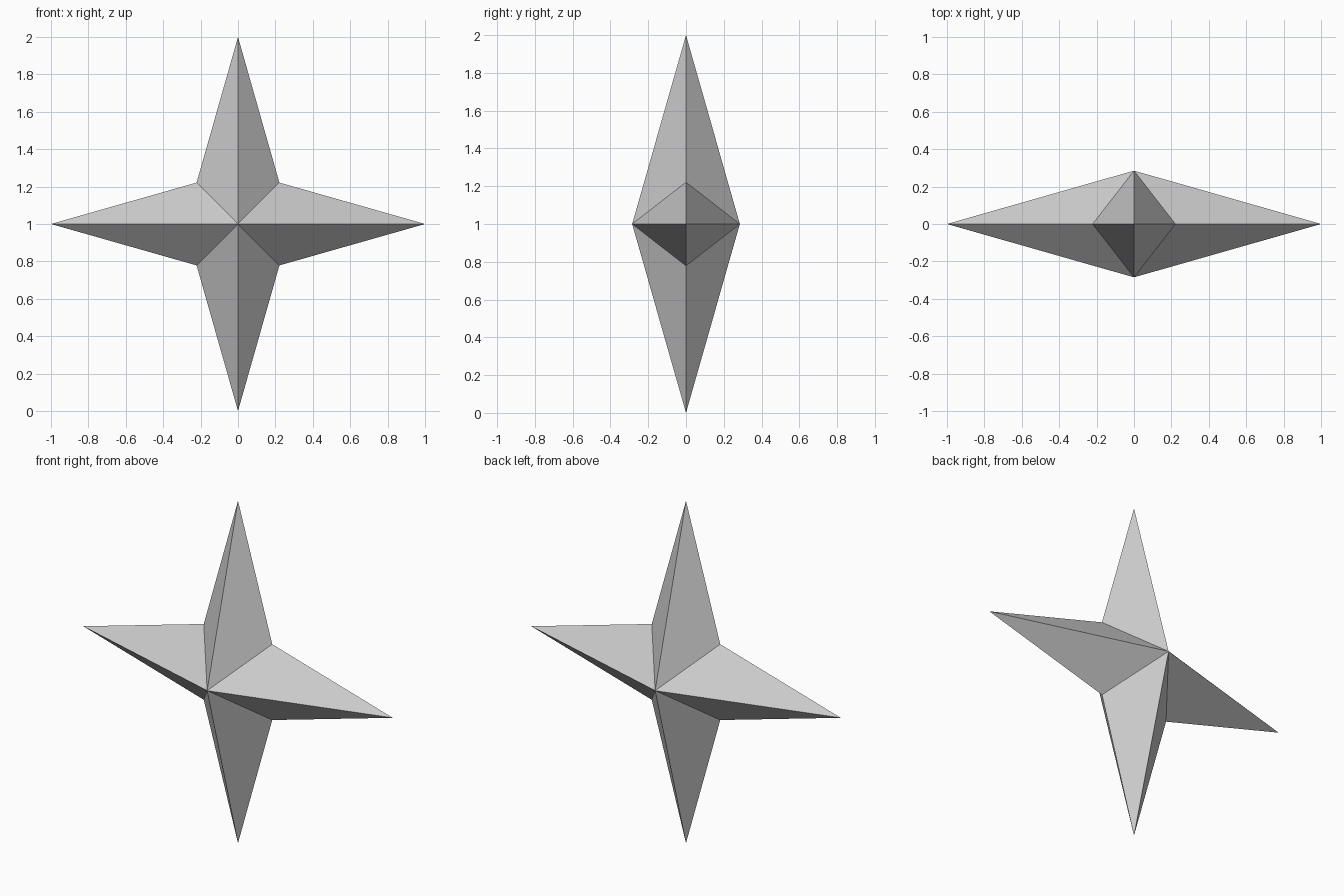
import bpy, bmesh
from math import sin, cos, pi

cube = bpy.data.objects.get("Cube")
if cube:
    bpy.data.objects.remove(cube, do_unlink=True)

TIP = 1.0         # reach of each point
VALLEY = 0.313    # radius of the notches between points
DEPTH = 0.285     # half thickness at the centre
POINTS = 4

# Plain grey material
grey = bpy.data.materials.new("light grey")
grey.use_nodes = True
colour = (0.6, 0.6, 0.6, 1)
grey.diffuse_color = colour
grey.node_tree.nodes["Principled BSDF"].inputs["Base Color"].default_value = colour

# Star outline, alternating tips and notches
bm = bmesh.new()
rim = []
for i in range(2 * POINTS):
    r = VALLEY if i % 2 else TIP
    a = pi * i / POINTS
    rim.append(bm.verts.new((r * cos(a), 0, r * sin(a))))

# Front and back facets fan out from the two centre peaks
for y in (-DEPTH, DEPTH):
    peak = bm.verts.new((0, y, 0))
    for a, b in zip(rim, rim[1:] + rim[:1]):
        bm.faces.new((peak, a, b))
bmesh.ops.recalc_face_normals(bm, faces=bm.faces)

mesh = bpy.data.meshes.new("four_pointed_star")
bm.to_mesh(mesh)
bm.free()
mesh.materials.append(grey)
star = bpy.data.objects.new("four_pointed_star", mesh)
star.location.z = TIP
bpy.context.collection.objects.link(star)
